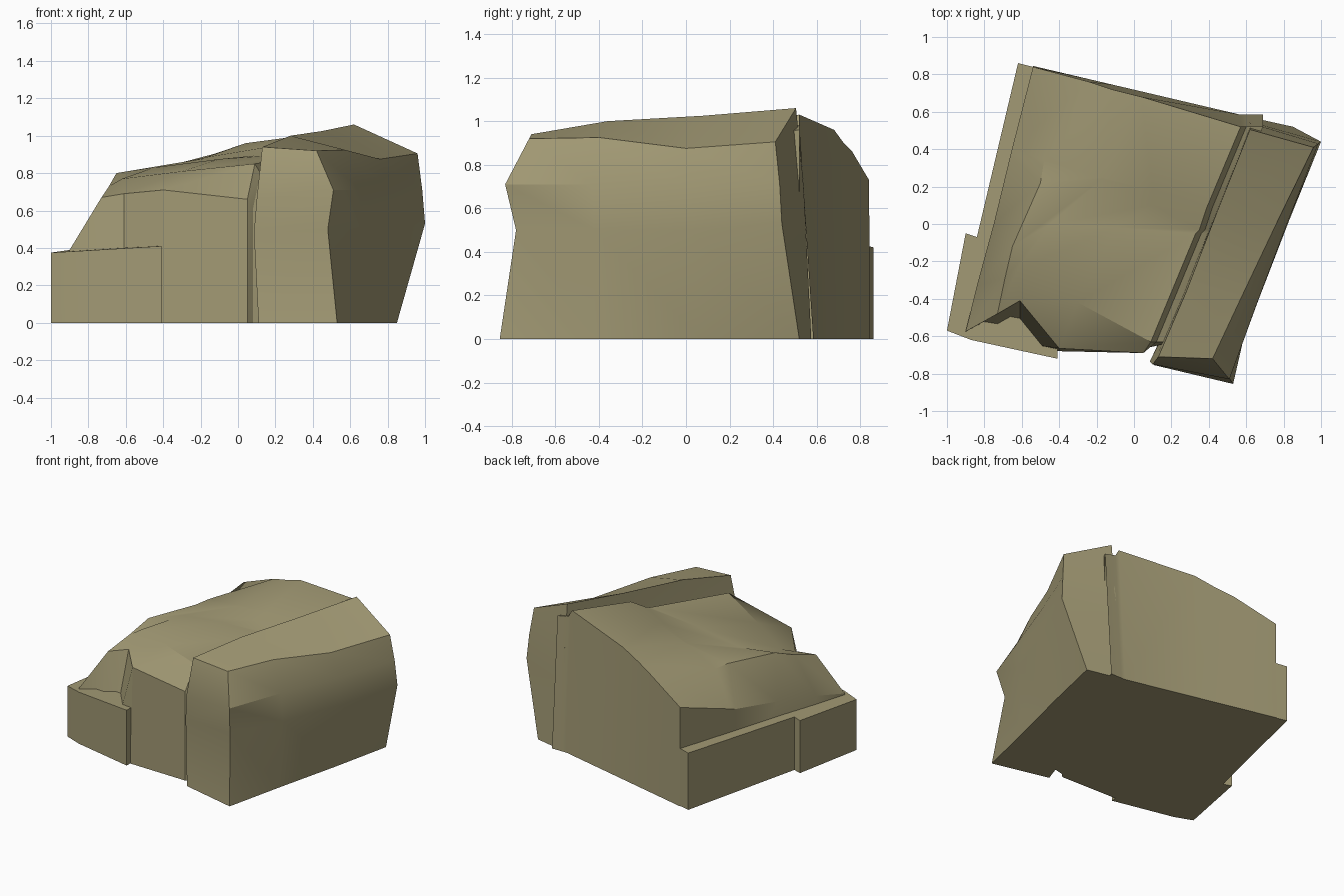
import bpy, bmesh

if "Cube" in bpy.data.objects:
    bpy.data.objects.remove(bpy.data.objects["Cube"])

stone = bpy.data.materials.new("khaki stone")
stone.diffuse_color = (0.36, 0.32, 0.175, 1)
stone.use_nodes = True
stone.node_tree.nodes["Principled BSDF"].inputs["Base Color"].default_value = stone.diffuse_color


def finish(name, bm, angle=0.5):
    bmesh.ops.remove_doubles(bm, verts=bm.verts, dist=0.0005)
    bmesh.ops.recalc_face_normals(bm, faces=bm.faces)
    mesh = bpy.data.meshes.new(name)
    bm.to_mesh(mesh)
    bm.free()
    mesh.materials.append(stone)
    ob = bpy.data.objects.new(name, mesh)
    bpy.context.collection.objects.link(ob)
    bpy.ops.object.select_all(action='DESELECT')
    ob.select_set(True)
    bpy.context.view_layer.objects.active = ob
    bpy.ops.object.shade_smooth_by_angle(angle=angle)


def skin(bm, rows, closed=False):
    """Quads between neighbouring rows of points."""
    grid = [[bm.verts.new(p) for p in row] for row in rows]
    n = len(rows[0])
    for a, b in zip(grid, grid[1:]):
        for i in range(n if closed else n - 1):
            j = (i + 1) % n
            bm.faces.new((a[i], a[j], b[j], b[i]))
    return grid


# Low ledge wrapping the left side, with a slightly tilted top
outline = [(-1, -.57), (-.87, -.62), (-.41, -.72), (-.405, -.6), (-.48, .825),
           (-.62, .86), (-.84, -.07), (-.9, -.05)]
bm = bmesh.new()
low, high = skin(bm, [[(x, y, 0) for x, y in outline],
                      [(x, y, .375 + .063 * (x + 1) + .0155 * (y + .57)) for x, y in outline]], True)
bm.faces.new(low)
bm.faces.new(high)
finish("low_ledge", bm)

# Main boulder: rows run front to back, points run left to right
rows = [
    [(-.9, -.58, 0), (-.73, -.61, 0), (-.61, -.635, 0), (-.4, -.68, 0), (.05, -.69, 0)],
    [(-.9, -.575, .39), (-.73, -.48, .67), (-.61, -.41, .69), (-.4, -.665, .71), (.05, -.69, .66)],
    [(-.84, -.33, .45), (-.69, -.29, .73), (-.62, -.24, .77), (-.3, -.42, .81), (.09, -.63, .85)],
    [(-.75, -.0, .51), (-.65, -.12, .8), (-.45, 0, .83), (-.1, -.02, .875), (.33, -.05, .9)],
    [(-.66, .37, .57), (-.5, .22, .81), (-.17, .24, .88), (.1, .1, .895), (.35, -.03, .905)],
    [(-.65, .41, .585), (-.48, .34, .81), (-.17, .25, .885), (.1, .18, .93), (.39, .09, .98)],
    [(-.54, .84, .73), (-.24, .76, .865), (-.12, .72, .905), (.04, .68, .96), (.57, .52, 1.03)],
    [(x, .845 - .235 * (x + .54), 0) for x in (-.54, -.24, -.12, .04, .57)],
]
# Narrow groove beside the ridge, then a strip hidden under it
for i, row in enumerate(rows):
    x, y, z = row[-1]
    wall = i in (0, 1)
    row.append((x + .03, y + (.03 if wall else 0), max(z - .05, 0)))
    row.append((x + .12, y + (.05 if wall else 0), max(z - .07, 0)))
bm = bmesh.new()
grid = skin(bm, rows)
for side in (0, -1):
    edge = [r[side] for r in rows[1:-1]]
    skin(bm, [edge, [(x, y, 0) for x, y, z in edge]])
bm.faces.new([bm.verts.new(p) for p in rows[0] + rows[-1][::-1]])
finish("main_boulder", bm, 0.45)

# Tall ridge on the right: four cross-sections, up the inside and down the outside
sections = [
    [(.11, -.755, 0), (.085, -.735, .48), (.1, -.75, .66), (.13, -.71, .94),
     (.42, -.72, .92), (.51, -.83, .71), (.48, -.78, .5), (.53, -.855, 0)],
    [(.24, -.38, 0), (.25, -.38, .5), (.26, -.38, .7), (.28, -.36, 1.0),
     (.57, -.4, .925), (.655, -.43, .71), (.66, -.42, .5), (.63, -.42, 0)],
    [(.42, .07, 0), (.43, .07, .5), (.44, .07, .7), (.45, .08, 1.025),
     (.76, 0, .875), (.825, .02, .7), (.83, .02, .5), (.75, .07, 0)],
    [(.6, .575, 0), (.61, .55, .5), (.62, .54, .7), (.62, .505, 1.06),
     (.96, .41, .905), (.985, .43, .71), (1.0, .44, .53), (.85, .52, 0)],
]
bm = bmesh.new()
grid = skin(bm, sections, True)
for s in (grid[0], grid[-1]):
    for i in range(3):
        bm.faces.new((s[i], s[i + 1], s[6 - i], s[7 - i]))
finish("right_ridge", bm)
